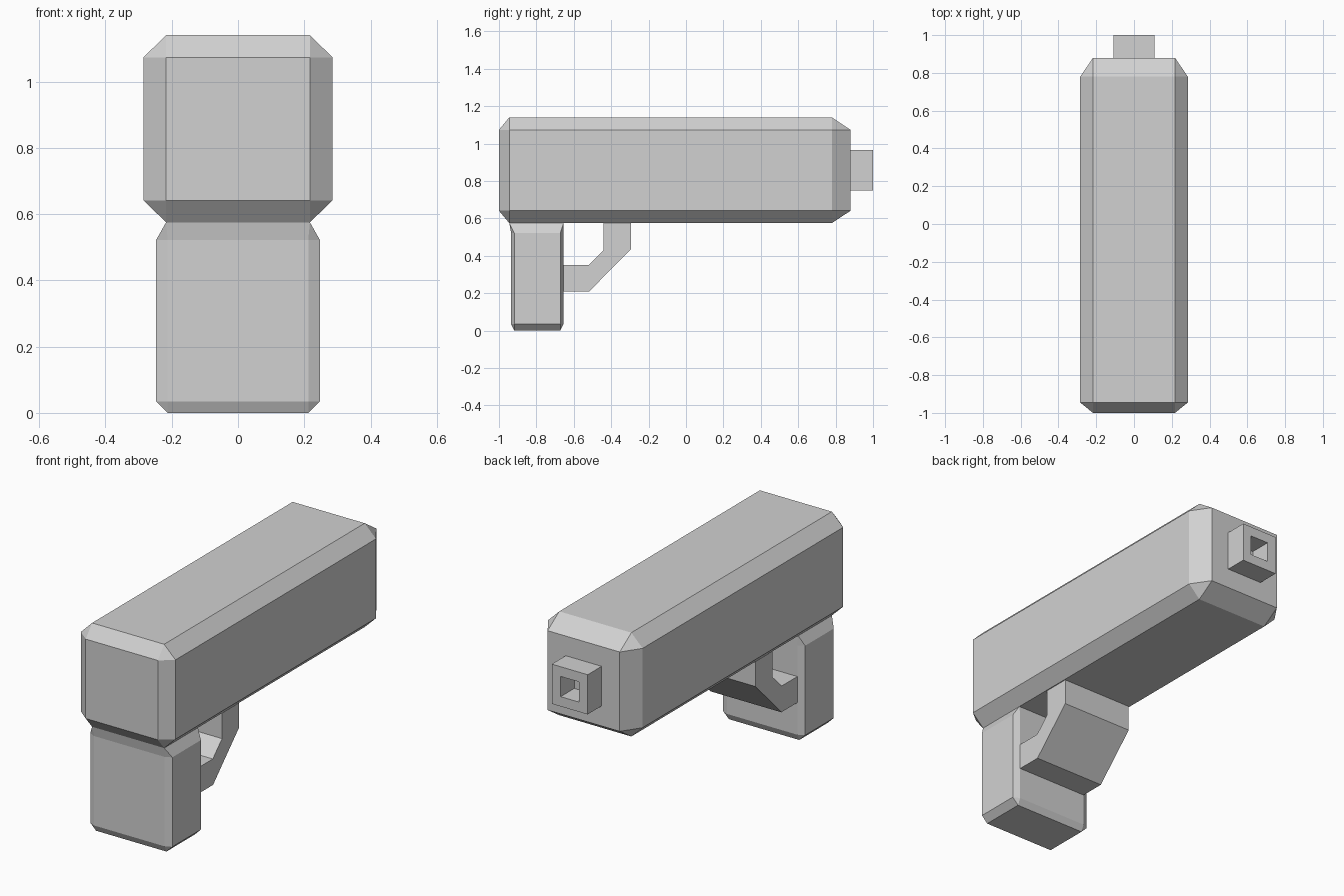
import bpy
import bmesh

cube = bpy.data.objects.get("Cube")
if cube:
    bpy.data.objects.remove(cube, do_unlink=True)

# Single flat colour
GREY = (0.64, 0.64, 0.64, 1.0)
grey = bpy.data.materials.new("light_grey")
grey.use_nodes = True
grey.diffuse_color = GREY
grey.node_tree.nodes["Principled BSDF"].inputs["Base Color"].default_value = GREY


def finish(name, bm):
    bmesh.ops.remove_doubles(bm, verts=bm.verts, dist=0.0005)
    bmesh.ops.recalc_face_normals(bm, faces=bm.faces)
    mesh = bpy.data.meshes.new(name)
    bm.to_mesh(mesh)
    bm.free()
    mesh.materials.append(grey)
    obj = bpy.data.objects.new(name, mesh)
    bpy.context.collection.objects.link(obj)
    return obj


def octagon(z, x, front, back, cx=0, c_front=0, c_back=0):
    """Rectangle with cut corners; zero cuts collapse to a plain rectangle."""
    right = [(x - cx, front, z), (x, front + c_front, z),
             (x, back - c_back, z), (x - cx, back, z)]
    return right + [(-px, py, pz) for px, py, pz in reversed(right)]


def loft(name, sections):
    bm = bmesh.new()
    rings = [[bm.verts.new(p) for p in s] for s in sections]
    for low, high in zip(rings, rings[1:]):
        # Weld the doubled corners by building only the real faces
        for i in range(len(low)):
            j = (i + 1) % len(low)
            corners = []
            for v in (low[i], low[j], high[j], high[i]):
                if all((v.co - c.co).length > 0.0005 for c in corners):
                    corners.append(v)
            if len(corners) > 2:
                bm.faces.new(corners)
    for ring in (rings[0], rings[-1]):
        corners = []
        for v in ring:
            if all((v.co - c.co).length > 0.0005 for c in corners):
                corners.append(v)
        bm.faces.new(corners)
    return finish(name, bm)


def extrude_x(name, profile, half_width):
    bm = bmesh.new()
    face = bm.faces.new([bm.verts.new((-half_width, y, z)) for y, z in profile])
    out = bmesh.ops.extrude_face_region(bm, geom=[face])
    moved = [g for g in out["geom"] if isinstance(g, bmesh.types.BMVert)]
    bmesh.ops.translate(bm, verts=moved, vec=(2 * half_width, 0, 0))
    return finish(name, bm)


# Long chamfered body
body_cut = (0.068, 0.055, 0.1)
loft("body", [
    octagon(0.575, 0.217, -0.945, 0.78),
    octagon(0.641, 0.285, -1.0, 0.88, *body_cut),
    octagon(1.073, 0.285, -1.0, 0.88, *body_cut),
    octagon(1.14, 0.217, -0.945, 0.78),
])

# Grip, flaring into the underside of the body
grip_cut = (0.035, 0.017, 0.017)
loft("grip", [
    octagon(0.0, 0.212, -0.918, -0.672),
    octagon(0.035, 0.247, -0.935, -0.655, *grip_cut),
    octagon(0.522, 0.247, -0.935, -0.655, *grip_cut),
    octagon(0.575, 0.217, -0.945, -0.655),
])

# Trigger guard joining grip and body
extrude_x("trigger_guard", [
    (-0.655, 0.21), (-0.517, 0.21), (-0.295, 0.435), (-0.295, 0.575),
    (-0.44, 0.575), (-0.44, 0.432), (-0.52, 0.352), (-0.655, 0.352),
], 0.212)

# Square muzzle with an open bore reaching the body
bm = bmesh.new()
OUTER, BORE, MID_Z = 0.108, 0.055, 0.858
corners = [(-1, -1), (1, -1), (1, 1), (-1, 1)]


def square(half, y):
    return [bm.verts.new((sx * half, y, MID_Z + sz * half)) for sx, sz in corners]


rings = [square(OUTER, 0.88), square(OUTER, 1.0), square(BORE, 1.0), square(BORE, 0.882)]
for a, b in zip(rings, rings[1:]):
    for i in range(4):
        j = (i + 1) % 4
        bm.faces.new((a[i], a[j], b[j], b[i]))
bm.faces.new(rings[0])
bm.faces.new(rings[-1])
finish("muzzle", bm)
